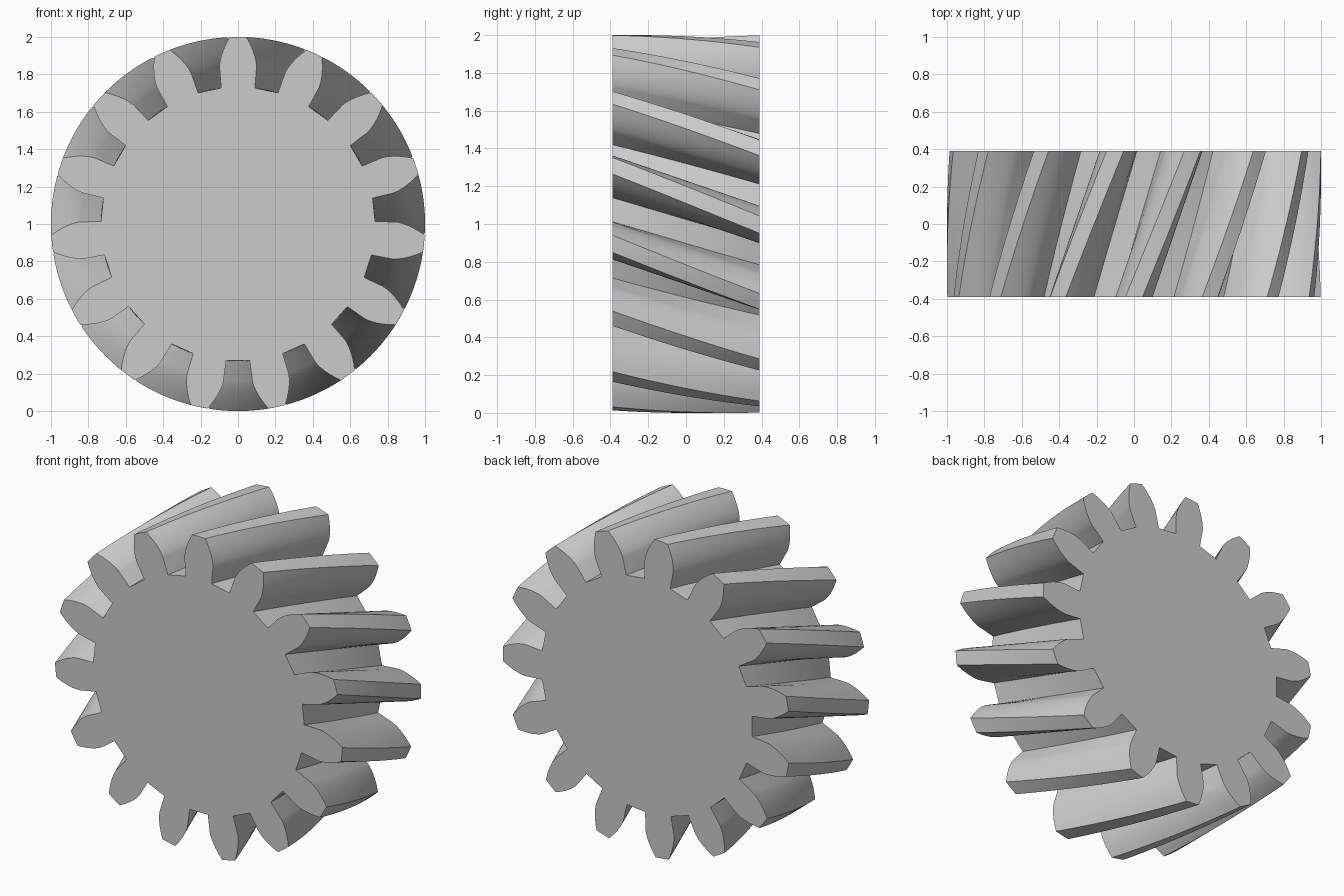
import bpy, bmesh
from math import pi, sin, cos, tan, acos, radians

if "Cube" in bpy.data.objects:
    bpy.data.objects.remove(bpy.data.objects["Cube"], do_unlink=True)

TEETH = 15
TIP_R, BASE_R, ROOT_R = 1.0, 0.84, 0.733
BASE_HALF, ROOT_HALF = 0.118, 0.123      # half angles of a tooth
HALF_WIDTH = 0.39
TWIST = radians(18.2)
STEPS = 16                               # slices along the axis
FLANK = 8                                # points on each curved flank


def tooth_side():
    """Radius and half angle from the root up an involute flank to the tip."""
    points = [(ROOT_R, ROOT_HALF)]
    for i in range(FLANK):
        r = BASE_R + (TIP_R - BASE_R) * (i / (FLANK - 1)) ** 1.5
        a = acos(BASE_R / r)
        points.append((r, BASE_HALF - (tan(a) - a)))
    return points


# Gear outline in polar form, one tooth pointing straight up
side = tooth_side()
outline = []
for t in range(TEETH):
    centre = pi / 2 + t * 2 * pi / TEETH
    outline += [(r, centre - h) for r, h in side]
    outline.append((TIP_R, centre))
    outline += [(r, centre + h) for r, h in reversed(side)]

# Sweep the outline along y with a steady twist
bm = bmesh.new()
rings = []
for s in range(STEPS + 1):
    f = s / STEPS
    y = -HALF_WIDTH + 2 * HALF_WIDTH * f
    rings.append([bm.verts.new((r * cos(a - TWIST * f), y, 1 + r * sin(a - TWIST * f)))
                  for r, a in outline])
n = len(outline)
for lower, upper in zip(rings, rings[1:]):
    for i in range(n):
        j = (i + 1) % n
        bm.faces.new((lower[i], lower[j], upper[j], upper[i]))

# Flat end faces
bm.faces.new(rings[0])
bm.faces.new(rings[-1])
bmesh.ops.recalc_face_normals(bm, faces=bm.faces)

mesh = bpy.data.meshes.new("helical_gear")
bm.to_mesh(mesh)
bm.free()
gear = bpy.data.objects.new("helical_gear", mesh)
bpy.context.collection.objects.link(gear)

# Plain grey metal
grey = bpy.data.materials.new("light_grey")
grey.use_nodes = True
colour = (0.6, 0.6, 0.6, 1)
grey.diffuse_color = colour
grey.node_tree.nodes["Principled BSDF"].inputs["Base Color"].default_value = colour
mesh.materials.append(grey)

bpy.ops.object.select_all(action="DESELECT")
gear.select_set(True)
bpy.context.view_layer.objects.active = gear
bpy.ops.object.shade_smooth_by_angle(angle=radians(30))
